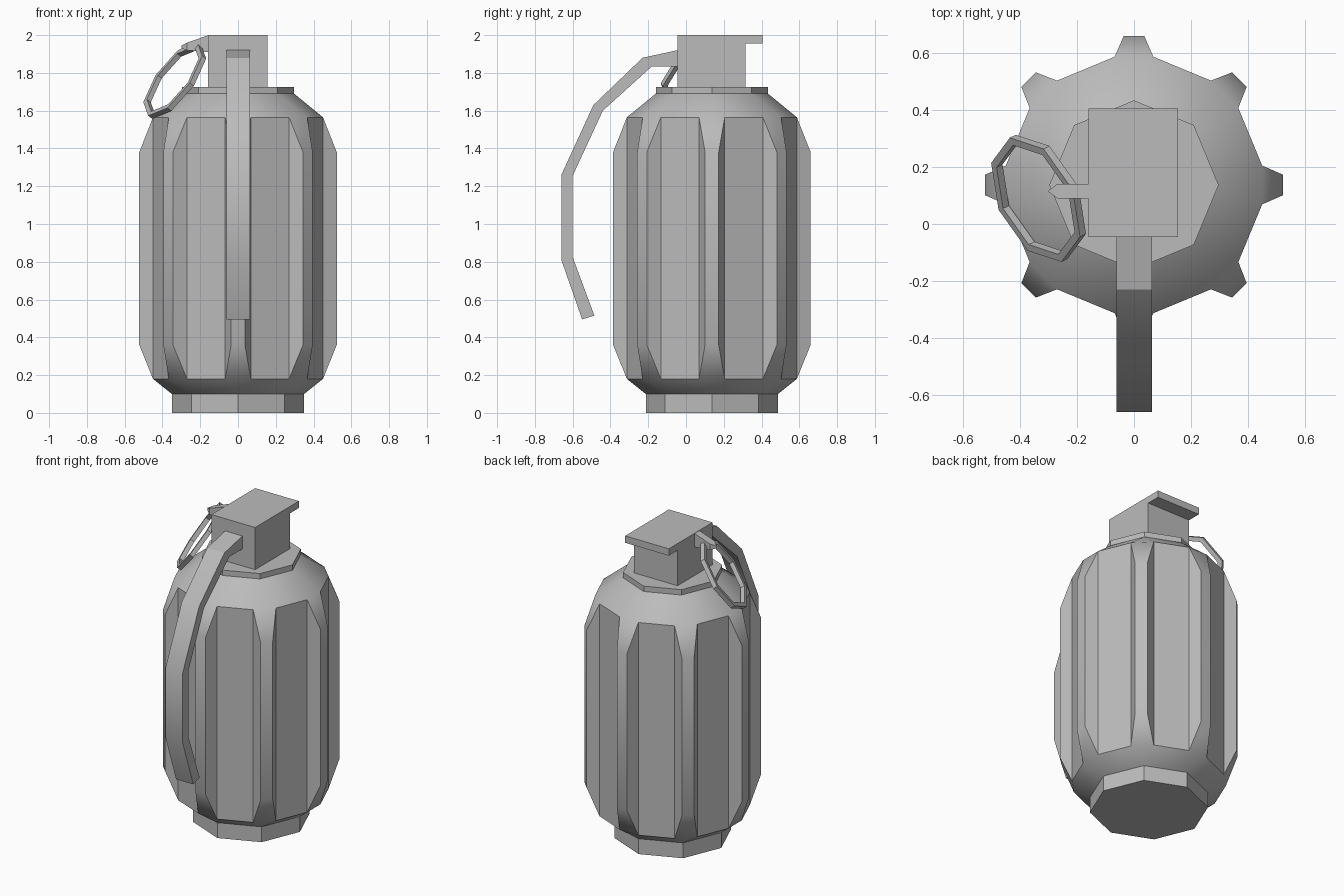
import bpy, bmesh
from math import sin, cos, pi, radians
from mathutils import Vector

cube = bpy.data.objects.get("Cube")
if cube:
    bpy.data.objects.remove(cube, do_unlink=True)

metal = bpy.data.materials.new("grey_metal")
grey = (0.5, 0.5, 0.5, 1)
metal.diffuse_color = grey
metal.use_nodes = True
metal.node_tree.nodes["Principled BSDF"].inputs["Base Color"].default_value = grey

AXIS_Y = 0.137  # the body axis sits behind the origin


def finish(name, bm, smooth=False):
    bmesh.ops.remove_doubles(bm, verts=bm.verts, dist=0.0005)
    bmesh.ops.recalc_face_normals(bm, faces=bm.faces)
    mesh = bpy.data.meshes.new(name)
    bm.to_mesh(mesh)
    bm.free()
    mesh.materials.append(metal)
    obj = bpy.data.objects.new(name, mesh)
    bpy.context.collection.objects.link(obj)
    if smooth:
        bpy.ops.object.select_all(action='DESELECT')
        obj.select_set(True)
        bpy.context.view_layer.objects.active = obj
        bpy.ops.object.shade_smooth_by_angle(angle=radians(30))
    return obj


def loft(name, rings, closed=False, smooth=False):
    """Skin equal rings of points, capping the ends or joining them."""
    bm = bmesh.new()
    loops = [[bm.verts.new(p) for p in ring] for ring in rings]
    n = len(loops[0])
    pairs = list(zip(loops, loops[1:]))
    if closed:
        pairs.append((loops[-1], loops[0]))
    else:
        bm.faces.new(loops[0])
        bm.faces.new(loops[-1])
    for a, b in pairs:
        for i in range(n):
            j = (i + 1) % n
            bm.faces.new((a[i], a[j], b[j], b[i]))
    return finish(name, bm, smooth)


def octagon(radius, z):
    return [(radius * cos(k * pi / 4), AXIS_Y + radius * sin(k * pi / 4), z) for k in range(8)]


def ribbed_ring(z, r, half, tip_r, tip_half):
    """Eight ribs, each with two root points and two tip points."""
    points = []
    for k in range(8):
        c, s = cos(k * pi / 4), sin(k * pi / 4)
        for d, t in ((r, -half), (tip_r, -tip_half), (tip_r, tip_half), (r, half)):
            points.append((d * c - t * s, AXIS_Y + d * s + t * c, z))
    return points


def prism_x(name, profile, x0, x1, smooth=False):
    return loft(name, [[(x, y, z) for y, z in profile] for x in (x0, x1)], smooth=smooth)


# Body: ribs fade into the shell at both ends, then it narrows to octagons
loft("ribbed_body", [
    ribbed_ring(0.10, 0.35, 0, 0.35, 0),
    ribbed_ring(0.18, 0.45, 0.068, 0.45, 0.068),
    ribbed_ring(0.36, 0.45, 0.068, 0.523, 0.036),
    ribbed_ring(1.38, 0.45, 0.068, 0.523, 0.036),
    ribbed_ring(1.565, 0.45, 0.068, 0.45, 0.068),
    ribbed_ring(1.69, 0.297, 0, 0.297, 0)], smooth=True)

# Foot and collar
loft("foot", [octagon(0.35, 0), octagon(0.35, 0.10)])
loft("collar", [octagon(0.297, 1.69), octagon(0.297, 1.725)])

# Head block with a lip at the back
prism_x("head_block", [(-0.045, 1.725), (0.315, 1.725), (0.315, 1.955),
                       (0.405, 1.955), (0.405, 2.0), (-0.045, 2.0)], -0.16, 0.155)

# Curved lever on the front
outer = [(-0.045, 1.92), (-0.23, 1.88), (-0.49, 1.63), (-0.66, 1.26), (-0.66, 0.81), (-0.55, 0.495)]
inner = [(-0.045, 1.835), (-0.18, 1.835), (-0.44, 1.6), (-0.6, 1.255), (-0.6, 0.825), (-0.485, 0.515)]
loft("lever", [[(-0.061, *o), (0.063, *o), (0.063, *i), (-0.061, *i)]
               for o, i in zip(outer, inner)], smooth=True)

# Pin tab, tapering to a point
loft("pin_tab", [
    [(x, y, z) for y, z in ((0.115 - w, low), (0.115 + w, low), (0.115 + w, high), (0.115 - w, high))]
    for x, w, low, high in ((-0.155, 0.025, 1.91, 2.0), (-0.27, 0.025, 1.92, 1.96),
                            (-0.30, 0.002, 1.93, 1.945))])

# Tilted octagonal pull ring
centre = Vector((-0.335, 0.09, 1.76))
u = Vector((0.13, 0.035, 0.195)).normalized()
normal = u.cross(Vector((0.08, -0.225, -0.04))).normalized()
v = normal.cross(u)
ring = []
for k in range(8):
    out = u * cos(k * pi / 4) + v * sin(k * pi / 4)
    ring.append([centre + out * r + normal * h
                 for r, h in ((0.237, -0.014), (0.237, 0.014), (0.208, 0.014), (0.208, -0.014))])
loft("pull_ring", ring, closed=True)
